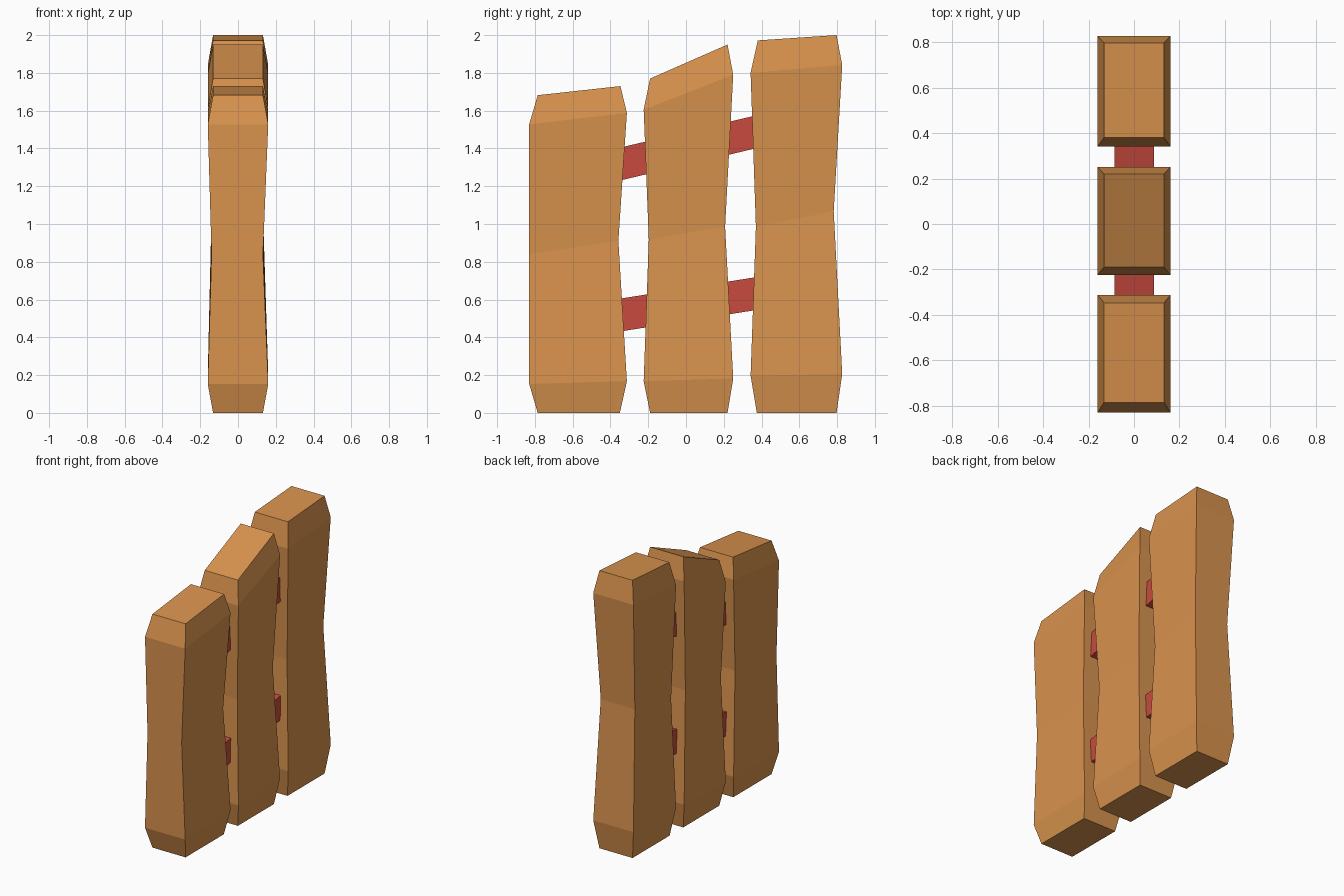
import bpy, bmesh

if "Cube" in bpy.data.objects:
    bpy.data.objects.remove(bpy.data.objects["Cube"])


def material(name, color):
    m = bpy.data.materials.new(name)
    m.diffuse_color = color
    m.use_nodes = True
    m.node_tree.nodes["Principled BSDF"].inputs["Base Color"].default_value = m.diffuse_color
    return m


wood = material("orange_wood", (0.69, 0.29, 0.075, 1))
red = material("red_wood", (0.58, 0.07, 0.05, 1))


def loft(name, rings, mat):
    """Skin four-cornered rings given as (y0, z0, y1, z1, x_left, x_right)."""
    bm = bmesh.new()
    loops = []
    for y0, z0, y1, z1, xl, xr in rings:
        loops.append([bm.verts.new(p) for p in
                      ((xl, y0, z0), (xr, y0, z0), (xr, y1, z1), (xl, y1, z1))])
    for a, b in zip(loops, loops[1:]):
        for i in range(4):
            j = (i + 1) % 4
            bm.faces.new((a[i], a[j], b[j], b[i]))
    bm.faces.new(loops[0][::-1])
    bm.faces.new(loops[-1])
    bmesh.ops.recalc_face_normals(bm, faces=bm.faces)
    mesh = bpy.data.meshes.new(name)
    bm.to_mesh(mesh)
    bm.free()
    mesh.materials.append(mat)
    obj = bpy.data.objects.new(name, mesh)
    bpy.context.collection.objects.link(obj)
    return obj


# Planks: foot, lower shoulder, waist, upper shoulder, top (y0, z0, y1, z1)
widths = [(-0.132, 0.132), (-0.16, 0.16), (-0.14, 0.132), (-0.16, 0.16), (-0.132, 0.132)]
planks = {
    "short_plank": [(-0.785, 0, -0.35, 0), (-0.83, 0.153, -0.313, 0.168),
                    (-0.83, 0.84, -0.358, 0.91), (-0.83, 1.528, -0.313, 1.588),
                    (-0.785, 1.682, -0.347, 1.73)],
    "middle_plank": [(-0.19, 0, 0.22, 0), (-0.224, 0.168, 0.25, 0.182),
                     (-0.197, 0.917, 0.207, 0.985), (-0.224, 1.605, 0.25, 1.79),
                     (-0.19, 1.77, 0.22, 1.95)],
    "tall_plank": [(0.375, 0, 0.797, 0), (0.342, 0.197, 0.827, 0.205),
                   (0.37, 0.985, 0.782, 1.068), (0.342, 1.80, 0.827, 1.842),
                   (0.38, 1.972, 0.797, 2.0)],
}
for name, rows in planks.items():
    loft(name, [r + w for r, w in zip(rows, widths)], wood)

# Sloping cross rails running through the planks
for name, z, slope in (("lower_rail", 0.573, 0.158), ("upper_rail", 1.40, 0.237)):
    ends = []
    for y in (-0.6, 0.6):
        zc = z + slope * y
        ends.append((y, zc - 0.087, y, zc + 0.087, -0.085, 0.088))
    loft(name, ends, red)
